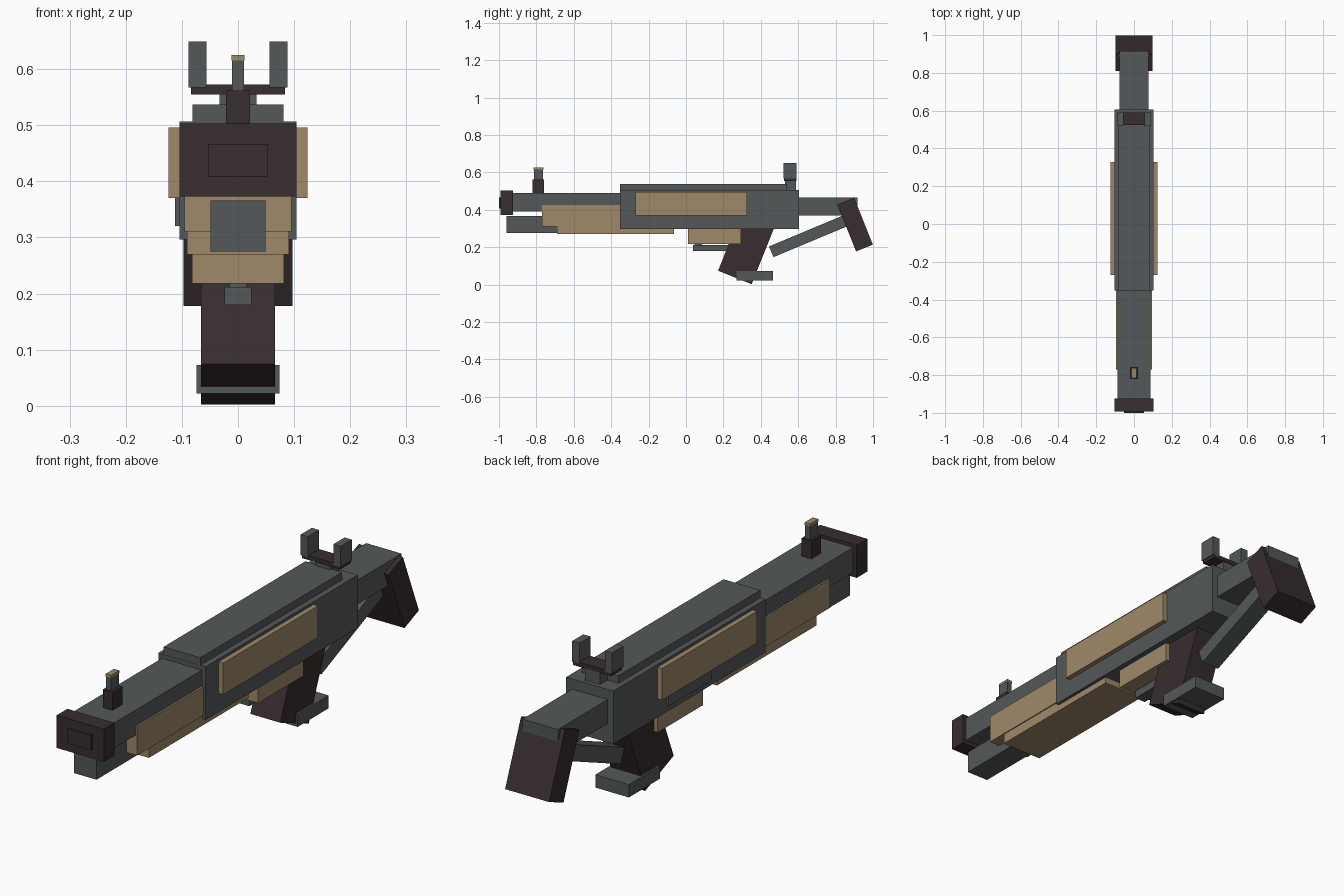
import bpy, math
from mathutils import Matrix, Vector

cube = bpy.data.objects.get("Cube")
if cube:
    bpy.data.objects.remove(cube, do_unlink=True)


def material(name, rgb):
    m = bpy.data.materials.new(name)
    m.use_nodes = True
    color = (*rgb, 1)
    m.diffuse_color = color
    m.node_tree.nodes["Principled BSDF"].inputs["Base Color"].default_value = color
    return m


grey = material("gunmetal grey", (0.087, 0.099, 0.101))
tan = material("tan", (0.345, 0.25, 0.144))
dark = material("dark brown", (0.038, 0.026, 0.028))


def box(name, mat, x, y, z, tilt=0):
    """Box from (min, max) ranges; tilt turns it about x through its centre."""
    ranges = (x, y, z)
    size = Vector([b - a for a, b in ranges])
    centre = Vector([(a + b) / 2 for a, b in ranges])
    bpy.ops.mesh.primitive_cube_add(size=1)
    ob = bpy.context.object
    ob.name = ob.data.name = name
    ob.data.transform(Matrix.Translation(centre)
                      @ Matrix.Rotation(math.radians(tilt), 4, 'X')
                      @ Matrix.Diagonal((*size, 1)))
    ob.data.materials.append(mat)
    return ob


def mid(name, mat, half, y, z, tilt=0):
    return box(name, mat, (-half, half), y, z, tilt)


def around(c, length):
    return (c - length / 2, c + length / 2)


# Muzzle, barrel and lower tube
mid("muzzle_block", dark, 0.104, (-0.992, -0.925), (0.373, 0.503))
mid("muzzle_plate", dark, 0.053, (-1.0, -0.99), (0.408, 0.467))
mid("barrel", grey, 0.088, (-0.93, -0.34), (0.39, 0.49))
mid("lower_tube", grey, 0.049, (-0.96, -0.6), (0.275, 0.366))

# Handguard
mid("handguard_upper", tan, 0.095, (-0.77, -0.34), (0.311, 0.426))
mid("handguard_lower", tan, 0.091, (-0.69, -0.065), (0.27, 0.313))

# Receiver
mid("receiver", grey, 0.104, (-0.353, 0.605), (0.296, 0.507))
mid("top_cover", grey, 0.081, (-0.352, 0.54), (0.5, 0.537))
box("port_plate", grey, (-0.112, -0.1), (0.0, 0.27), (0.32, 0.46))
for side, s in (("left", 1), ("right", -1)):
    box("side_panel_" + side, tan, sorted((0.1 * s, 0.124 * s)),
        (-0.27, 0.327), (0.37, 0.496))
    box("rear_sight_post_" + side, grey, sorted((0.056 * s, 0.088 * s)),
        (0.52, 0.59), (0.567, 0.649))

# Sights
mid("rear_sight_base", grey, 0.033, (0.53, 0.588), (0.505, 0.557))
mid("rear_sight_bar", dark, 0.084, (0.523, 0.59), (0.555, 0.573))
mid("front_sight_base", dark, 0.021, (-0.82, -0.758), (0.485, 0.562))
mid("front_sight_post", grey, 0.011, (-0.814, -0.764), (0.56, 0.616))
mid("front_sight_tip", tan, 0.012, (-0.815, -0.763), (0.615, 0.625))

# Trigger group
mid("trigger_block", tan, 0.082, (0.01, 0.295), (0.218, 0.3))
mid("trigger_stem", grey, 0.015, (0.045, 0.085), (0.2, 0.225))
mid("trigger_bar", grey, 0.024, (0.037, 0.24), (0.18, 0.212))

# Grip and foot
mid("grip", dark, 0.066, around(0.33, 0.193), around(0.21, 0.37), -21.8)
mid("grip_foot", grey, 0.074, (0.27, 0.465), (0.022, 0.073))

# Stock
mid("stock_tube", grey, 0.078, (0.6, 0.917), (0.37, 0.466))
mid("butt_plate", dark, 0.097, around(0.904, 0.097), around(0.321, 0.27), 21.8)
mid("stock_strut", grey, 0.04, around(0.67, 0.465), around(0.265, 0.062), 22.7)
